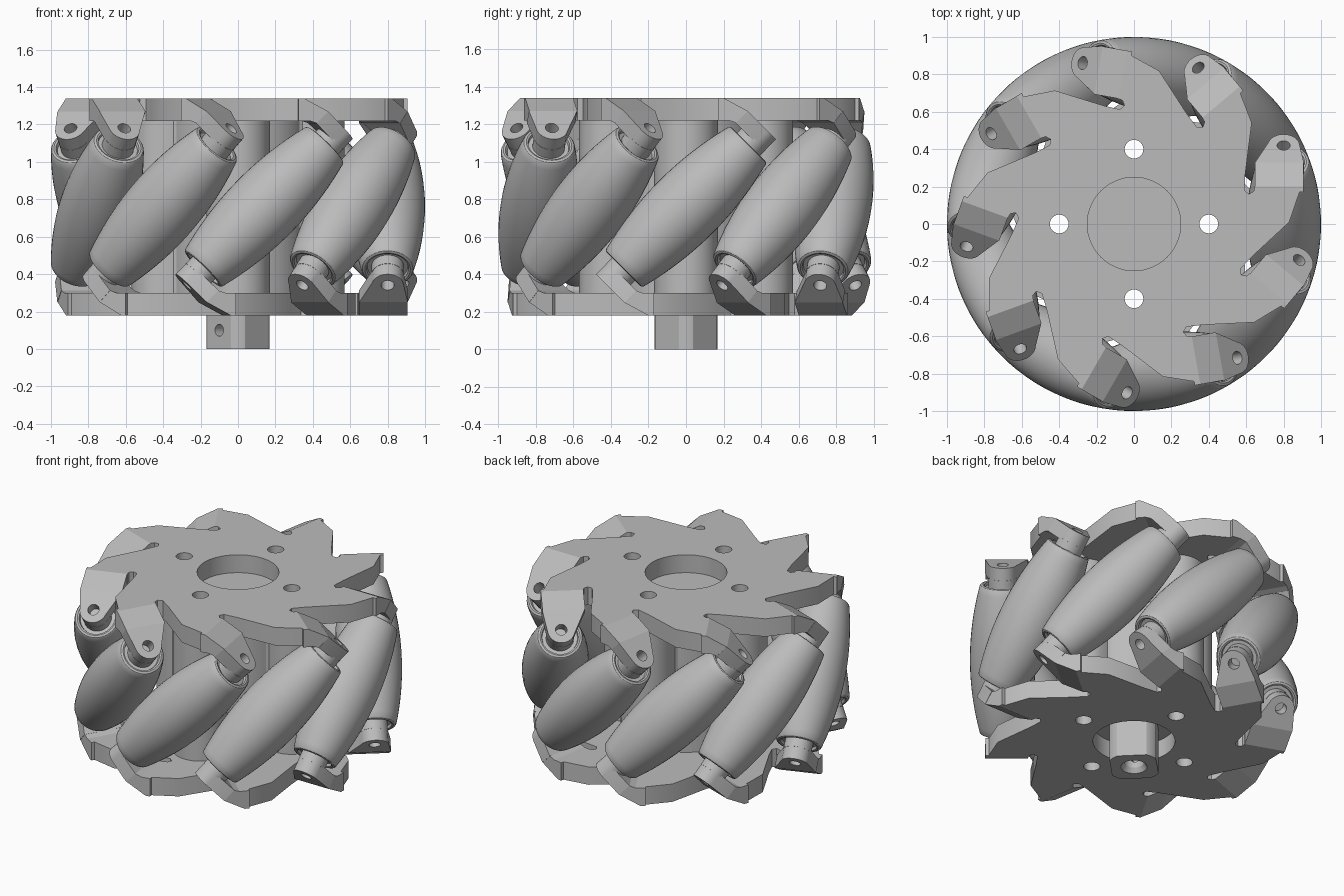
import bpy, bmesh
from math import sin, cos, pi, radians, sqrt
from mathutils import Matrix, Vector

MID = 0.76            # height of the wheel's middle plane
COUNT = 9             # rollers around the wheel
AXLE_R = 0.8          # distance of roller axles from the wheel axis
TOP, UNDER = 0.58, 0.46   # plate faces, measured from the middle plane

if "Cube" in bpy.data.objects:
    bpy.data.objects.remove(bpy.data.objects["Cube"], do_unlink=True)

grey = bpy.data.materials.new("plain_grey")
grey.use_nodes = True
grey.diffuse_color = (0.5, 0.5, 0.5, 1)
grey.node_tree.nodes["Principled BSDF"].inputs["Base Color"].default_value = (0.5, 0.5, 0.5, 1)


def spin(k):
    return Matrix.Rotation(2 * pi * k / COUNT, 4, 'Z')


def prism(bm, points, offset, matrix=None):
    """Solid made by pushing a planar outline along an offset."""
    verts = [bm.verts.new(p) for p in points]
    face = bm.faces.new(verts)
    ext = bmesh.ops.extrude_face_region(bm, geom=[face], use_keep_orig=True)
    new = [g for g in ext["geom"] if isinstance(g, bmesh.types.BMVert)]
    bmesh.ops.translate(bm, verts=new, vec=offset)
    if matrix:
        bmesh.ops.transform(bm, matrix=matrix, verts=verts + new)


def cylinder(bm, radius, depth, matrix, top=None):
    bmesh.ops.create_cone(bm, cap_ends=True, segments=32, radius1=radius,
                          radius2=radius if top is None else top,
                          depth=depth, matrix=matrix)


def finish(name, bm, smooth=True):
    bmesh.ops.recalc_face_normals(bm, faces=bm.faces)
    mesh = bpy.data.meshes.new(name)
    bm.to_mesh(mesh)
    bm.free()
    mesh.materials.append(grey)
    obj = bpy.data.objects.new(name, mesh)
    bpy.context.collection.objects.link(obj)
    obj.location.z = MID
    if smooth:
        shade(obj)
    return obj


def select(obj):
    bpy.ops.object.select_all(action='DESELECT')
    obj.select_set(True)
    bpy.context.view_layer.objects.active = obj


def shade(obj):
    select(obj)
    bpy.ops.object.shade_smooth_by_angle(angle=radians(30))


def cut(obj, cutter):
    select(obj)
    mod = obj.modifiers.new("cut", 'BOOLEAN')
    mod.operation, mod.solver, mod.object = 'DIFFERENCE', 'EXACT', cutter
    bpy.ops.object.modifier_apply(modifier=mod.name)
    shade(obj)


# Axle direction of the roller that sits on +x
tilt = Matrix.Translation((AXLE_R, 0, 0)) @ Matrix.Rotation(-pi / 4, 4, 'X')

# Helpers that drill the holes
bm = bmesh.new()
for k in range(4):
    a = k * pi / 2
    cylinder(bm, 0.05, 3, Matrix.Translation((0.4 * cos(a), 0.4 * sin(a), 0)))
bolt_drill = finish("bolt_drill", bm)
bm = bmesh.new()
cylinder(bm, 0.25, 3, Matrix())
bore_drill = finish("bore_drill", bm)
bm = bmesh.new()
for k in range(COUNT):
    for side in (-1, 1):
        cylinder(bm, 0.035, 0.24, spin(k) @ tilt @ Matrix.Translation((0, 0, side * 0.56)))
pin_drill = finish("pin_drill", bm)

# Saw-toothed plates and their bent tabs
TOOTH = [(0.568, -0.241), (0.629, -0.176), (0.83, 0.01), (0.895, 0.2),
         (0.645, 0.2), (0.64, 0.175), (0.615, 0.16)]
RAMP = [(0.17, TOP), (0.2, TOP), (0.33, 0.51), (0.267, 0.447), (0.23, UNDER), (0.17, UNDER)]
slope = Vector((0, 1, -1)).normalized()
inward = Vector((0, -1, -1)).normalized() * 0.09
bend = Vector((0, 0.33, 0.51))
tab = [bend + Vector((x, 0, 0)) for x in (0.648, 0.908)]
for i in range(13):
    a = radians(15 + i * 150 / 12)
    tab.append(bend + Vector((AXLE_R + 0.085 * cos(a), 0, 0)) + slope * (0.127 + 0.085 * sin(a)))

for level, flip in (("top", Matrix()), ("bottom", Matrix.Rotation(pi, 4, 'X'))):
    bm = bmesh.new()
    outline = [spin(k) @ Vector((x, y, TOP)) for k in range(COUNT) for x, y in TOOTH]
    prism(bm, outline, (0, 0, UNDER - TOP), flip)
    plate = finish(level + "_plate", bm, False)
    cut(plate, bore_drill)
    cut(plate, bolt_drill)

    bm = bmesh.new()
    for k in range(COUNT):
        prism(bm, tab, inward, flip @ spin(k))
    cut(finish(level + "_tabs", bm, False), pin_drill)

    bm = bmesh.new()
    for k in range(COUNT):
        prism(bm, [(0.646, y, z) for y, z in RAMP], (0.26, 0, 0), flip @ spin(k))
    finish(level + "_tab_bends", bm, False)

# Barrel rollers whose outer lines lie on a cylinder of radius 1
half = []
for i in range(13):
    t = 0.3 * i / 12
    rho = sqrt(AXLE_R ** 2 + t * t)
    c, s = AXLE_R / rho, t / rho
    half.append((sqrt((c - AXLE_R) ** 2 + (s - t) ** 2 / 2), (s + t) / sqrt(2)))
half += [(0.135, 0.468), (0.122, 0.472), (0.112, 0.468), (0.108, 0.45),
         (0.086, 0.45), (0.086, 0.515), (0, 0.515)]
profile = [(r, -z) for r, z in reversed(half[1:])] + half
for k in range(COUNT):
    bm = bmesh.new()
    verts = [bm.verts.new((r, 0, z)) for r, z in profile]
    edges = [bm.edges.new(pair) for pair in zip(verts, verts[1:])]
    bmesh.ops.spin(bm, geom=verts + edges, cent=(0, 0, 0), axis=(0, 0, 1),
                   angle=2 * pi, steps=40, use_merge=True)
    bmesh.ops.remove_doubles(bm, verts=bm.verts, dist=0.0005)
    bmesh.ops.transform(bm, matrix=spin(k) @ tilt, verts=bm.verts)
    finish("roller_%d" % (k + 1), bm)

# Central core with four bolt lobes
def core_radius(a):
    d = (a + pi / 4) % (pi / 2) - pi / 4
    reach = 0.17 ** 2 - (0.4 * sin(d)) ** 2
    return max(0.37, 0.4 * cos(d) + sqrt(reach)) if reach > 0 else 0.37

bm = bmesh.new()
ring = [2 * pi * i / 144 for i in range(144)]
prism(bm, [(core_radius(a) * cos(a), core_radius(a) * sin(a), -UNDER) for a in ring],
      (0, 0, 2 * UNDER))
cut(finish("core", bm, False), bolt_drill)

# Drive shaft with four flats, a socket in the end and a screw hole in one side
def shaft_radius(a):
    d = a % (pi / 2) - pi / 4
    return min(0.168, 0.142 / cos(d))

bm = bmesh.new()
prism(bm, [(shaft_radius(a) * cos(a), shaft_radius(a) * sin(a), -MID) for a in ring],
      (0, 0, MID - UNDER + 0.01))
shaft = finish("drive_shaft", bm, False)
bm = bmesh.new()
cylinder(bm, 0.06, 0.4, Matrix.Translation((0, 0, -MID)))
socket_drill = finish("socket_drill", bm)
bm = bmesh.new()
cylinder(bm, 0.1, 0.06, Matrix.Translation((0, 0, -MID)), top=0.06)
countersink = finish("countersink", bm)
bm = bmesh.new()
cylinder(bm, 0.032, 0.2, Matrix.Translation((-0.1, -0.1, -0.66))
         @ Matrix.Rotation(pi / 4 + pi / 2, 4, 'Z') @ Matrix.Rotation(pi / 2, 4, 'X'))
screw_drill = finish("screw_drill", bm)
for tool in (socket_drill, countersink, screw_drill):
    cut(shaft, tool)

# Remove the drilling helpers
for tool in (bolt_drill, bore_drill, pin_drill, socket_drill, countersink, screw_drill):
    bpy.data.objects.remove(tool, do_unlink=True)
